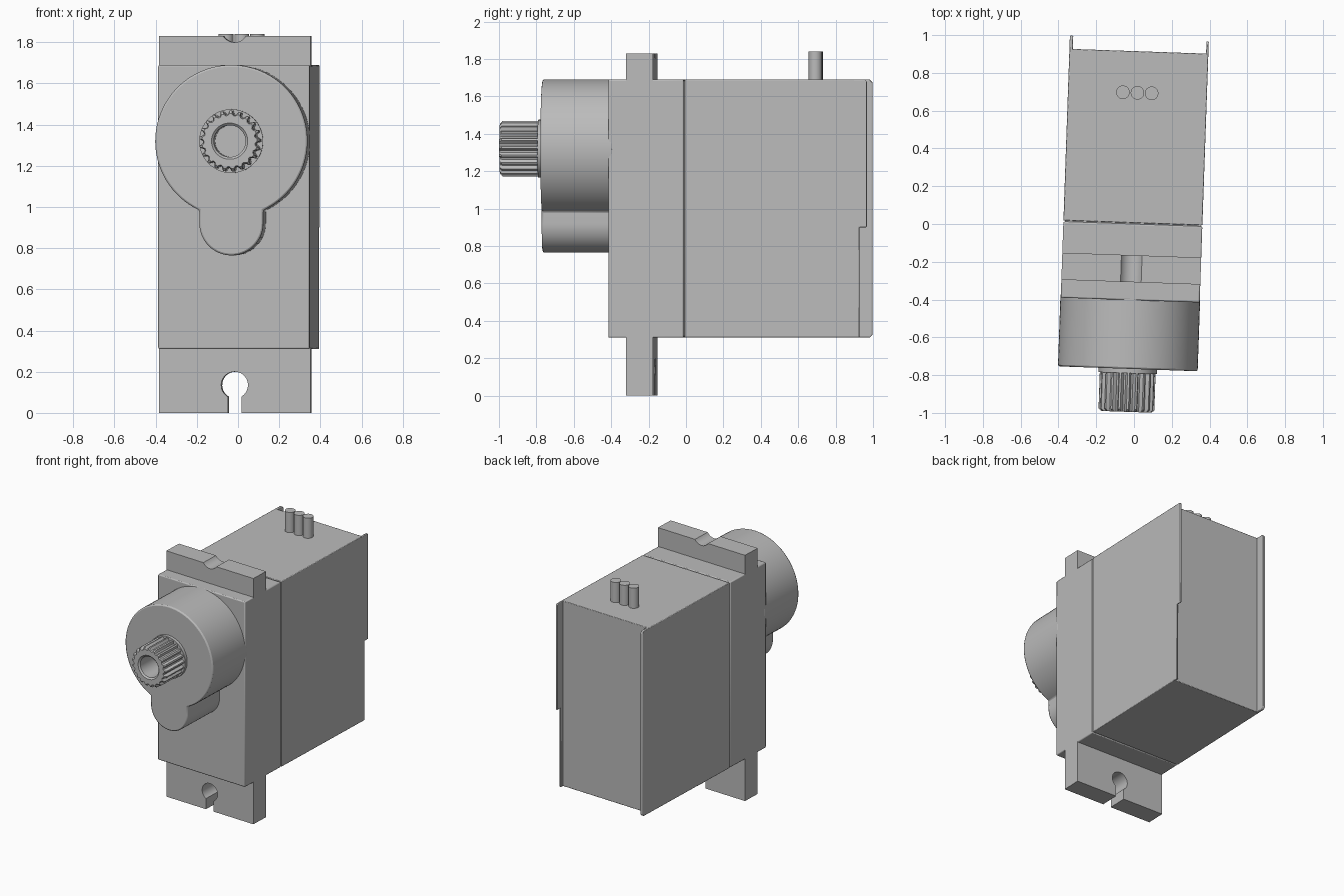
import bpy, bmesh
from math import sin, cos, pi, radians, asin
from mathutils import Matrix

default = bpy.data.objects.get("Cube")
if default:
    bpy.data.objects.remove(default, do_unlink=True)

grey = bpy.data.materials.new("plain grey")
grey.use_nodes = True
COLOUR = (0.5, 0.5, 0.5, 1)
grey.diffuse_color = COLOUR
grey.node_tree.nodes["Principled BSDF"].inputs["Base Color"].default_value = COLOUR

# The whole motor stands slightly turned about the vertical axis
PLACE = Matrix.Translation((-0.006, 0, 0)) @ Matrix.Rotation(radians(-2), 4, "Z")
HALF = 0.368             # half width of the case
LOW, HIGH = 0.31, 1.69   # case bottom and top
AXIS = 1.32              # height of the output shaft


def finish(name, bm, bevel=0.0):
    bmesh.ops.recalc_face_normals(bm, faces=bm.faces)
    mesh = bpy.data.meshes.new(name)
    bm.to_mesh(mesh)
    bm.free()
    mesh.materials.append(grey)
    obj = bpy.data.objects.new(name, mesh)
    bpy.context.collection.objects.link(obj)
    obj.matrix_world = PLACE
    if bevel:
        mod = obj.modifiers.new("soft edges", "BEVEL")
        mod.width = bevel
        mod.segments = 2
        mod.limit_method = "ANGLE"
        mod.angle_limit = radians(40)
    bpy.ops.object.select_all(action="DESELECT")
    obj.select_set(True)
    bpy.context.view_layer.objects.active = obj
    bpy.ops.object.shade_smooth_by_angle(angle=radians(30))
    return obj


def loft(name, rings, bevel=0.0):
    """Skin matching rings of 3D points and cap both ends."""
    bm = bmesh.new()
    loops = [[bm.verts.new(p) for p in ring] for ring in rings]
    for a, b in zip(loops, loops[1:]):
        for i in range(len(a)):
            j = (i + 1) % len(a)
            bm.faces.new((a[i], a[j], b[j], b[i]))
    bm.faces.new(loops[0])
    bm.faces.new(loops[-1])
    return finish(name, bm, bevel)


def extrude_y(name, outline, y0, y1, bevel=0.0):
    return loft(name, [[(x, y, z) for x, z in outline] for y in (y0, y1)], bevel)


def box(name, x, y, z, bevel=0.0):
    outline = [(x[0], z[0]), (x[1], z[0]), (x[1], z[1]), (x[0], z[1])]
    return extrude_y(name, outline, y[0], y[1], bevel)


def arc(cx, cz, r, start, end, steps):
    turn = [start + (end - start) * i / steps for i in range(steps + 1)]
    return [(cx + r * cos(t), cz + r * sin(t)) for t in turn]


# Case halves, meeting at a fine seam, over an inner core
box("front_case", (-HALF, HALF), (-0.403, 0), (LOW, HIGH), 0.007)
box("rear_case", (-HALF, HALF), (0.006, 0.915), (LOW, HIGH), 0.004)
inner = HALF - 0.008
box("seam_core", (-inner, inner), (-0.05, 0.05), (LOW + 0.008, HIGH - 0.008))


# Side lips past the back face, as outlines in the y-z plane
def lip(name, x0, x1, outline):
    loft(name, [[(x, y, z) for y, z in outline] for x in (x0, x1)], 0.004)


BACK, TIP, STEP = 0.9, 0.985, 0.9
lip("right_back_lip", -HALF, -HALF + 0.018,
    [(BACK, LOW), (TIP - 0.015, LOW), (TIP, LOW + 0.015),
     (TIP, HIGH - 0.015), (TIP - 0.015, HIGH), (BACK, HIGH)])
lip("left_back_lip", HALF - 0.012, HALF,
    [(BACK, LOW), (0.94, LOW), (0.94, STEP), (TIP - 0.005, STEP),
     (TIP - 0.005, HIGH - 0.01), (TIP - 0.015, HIGH), (BACK, HIGH)])

# Mounting plate with a keyhole below and a shallow scallop above
hole, slot, top = 0.065, 0.033, 1.83
half_gap = asin(slot / hole)
keyhole = arc(0, 0.135, hole, -pi / 2 - half_gap, -5 * pi / 2 + half_gap, 32)
dip = asin(0.035 / hole)
scallop = arc(0, top + 0.035, hole, -dip, -pi + dip, 14)
plate = [(-HALF, 0), (-slot, 0)] + keyhole + [(slot, 0), (HALF, 0), (HALF, top)]
plate += scallop + [(-HALF, top)]
extrude_y("mounting_plate", plate, -0.308, -0.165)

# Gear housing: a large drum joined to a small round lobe
drum, lobe = 0.37, 0.155
join = asin(lobe / drum)
housing = arc(0, AXIS, drum, -pi / 2 + join, 3 * pi / 2 - join, 72)
housing += arc(0, 0.92, lobe, pi, 2 * pi, 28)
extrude_y("gear_housing", housing, -0.767, -0.38, 0.009)


# Output shaft: collar, splines and a bored end
def ring(y, radius, count, root=None):
    points = []
    for i in range(count):
        r = root if root and i % 4 > 1 else radius
        t = 2 * pi * i / count
        points.append((r * cos(t), y, AXIS + r * sin(t)))
    return points


TEETH = 21
N = TEETH * 4
loft("shaft_collar", [ring(-0.75, 0.155, 64), ring(-0.79, 0.155, 64)])
loft("splined_shaft", [
    ring(-0.78, 0.148, N, 0.13),
    ring(-0.982, 0.148, N, 0.13),
    ring(-0.995, 0.134, N, 0.124),
    ring(-0.995, 0.088, N),
    ring(-0.985, 0.077, N),
    ring(-0.8, 0.077, N),
])

# Three wire stubs on the top
for label, x in (("right", -0.077), ("middle", 0), ("left", 0.075)):
    circle = arc(x, 0.695, 0.036, 0, 2 * pi, 24)[:-1]
    loft(label + "_wire_stub", [[(px, py, z) for px, py in circle]
                                for z in (HIGH - 0.02, 1.84)])
